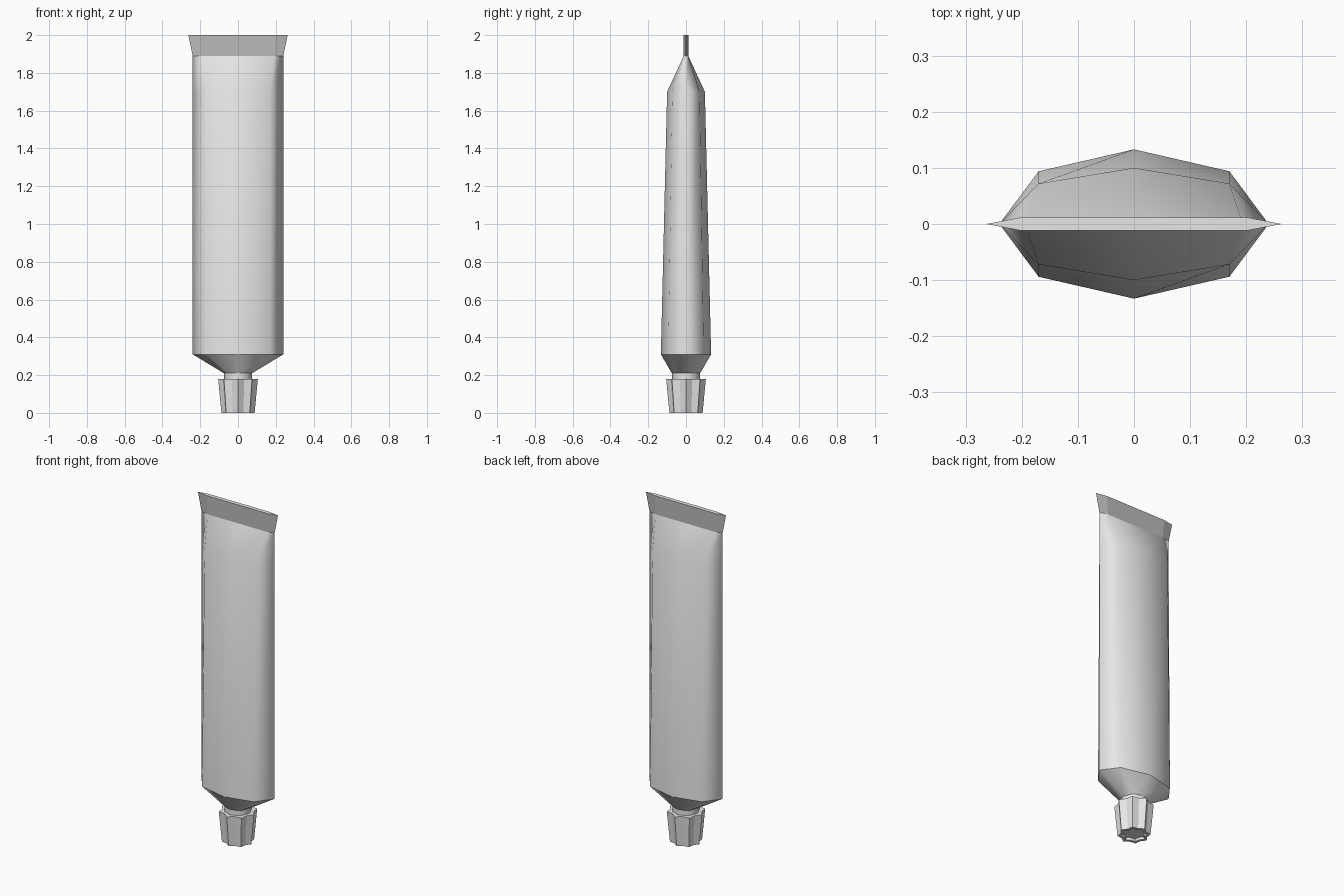
import bpy
import bmesh
from math import sin, cos, pi

cube = bpy.data.objects.get("Cube")
if cube:
    bpy.data.objects.remove(cube, do_unlink=True)


def material(name, value):
    mat = bpy.data.materials.new(name)
    mat.use_nodes = True
    colour = (value, value, value, 1)
    mat.diffuse_color = colour
    mat.node_tree.nodes["Principled BSDF"].inputs["Base Color"].default_value = colour
    return mat


light_grey = material("light grey", 0.8)
mid_grey = material("mid grey", 0.5)


def oval(tip, side_x, side_y, mid_y, z):
    """Eight-point flattened section of the tube."""
    return [(tip, 0, z), (side_x, side_y, z), (0, mid_y, z), (-side_x, side_y, z),
            (-tip, 0, z), (-side_x, -side_y, z), (0, -mid_y, z), (side_x, -side_y, z)]


def star(outer, inner, z, points=8):
    """Fluted ring, or a plain polygon when both radii agree."""
    ring = []
    for i in range(points * 2):
        r = inner if i % 2 else outer
        a = pi * i / points
        ring.append((r * cos(a), r * sin(a), z))
    return ring


def loft(name, rings, mats, start=False, end=False, smooth=None):
    """Skin a stack of sections, optionally closing either end."""
    bm = bmesh.new()
    loops = [[bm.verts.new(p) for p in ring] for ring in rings]
    n = len(rings[0])
    for low, high in zip(loops, loops[1:]):
        for i in range(n):
            j = (i + 1) % n
            bm.faces.new((low[i], low[j], high[j], high[i]))
    if start:
        bm.faces.new(loops[0][::-1])
    if end:
        bm.faces.new(loops[-1])
    mesh = bpy.data.meshes.new(name)
    bm.normal_update()
    bm.to_mesh(mesh)
    bm.free()
    for mat in mats:
        mesh.materials.append(mat)
    obj = bpy.data.objects.new(name, mesh)
    bpy.context.collection.objects.link(obj)
    if smooth:
        for poly in mesh.polygons:
            poly.use_smooth = True
    return obj


# Tube body, tapering from the shoulder to the flattened end
shoulder_top = oval(0.24, 0.17, 0.094, 0.133, 0.31)
crimp_base = oval(0.24, 0.19, 0.012, 0.012, 1.89)
loft("tube_body", [shoulder_top, oval(0.24, 0.17, 0.072, 0.1, 1.7), crimp_base],
     [light_grey], smooth=True)

# Crimped end, flaring at the corners, with a lighter top edge
crimp = loft("crimped_end", [crimp_base, oval(0.263, 0.2, 0.012, 0.012, 2.0)],
             [mid_grey, light_grey], end=True)
for poly in crimp.data.polygons:
    poly.material_index = 1 if poly.normal.z > 0.9 else 0

# Shoulder narrowing to the neck
neck_r = 0.075
neck_top = star(neck_r, neck_r, 0.21, 4)
loft("shoulder", [neck_top, shoulder_top], [light_grey], smooth=True)

# Neck
loft("neck", [star(neck_r, neck_r, 0.16, 4), neck_top], [light_grey], smooth=True)

# Fluted cap with a shallow recess underneath
loft("cap", [star(0.068, 0.056, 0.015), star(0.068, 0.056, 0),
             star(0.088, 0.073, 0), star(0.105, 0.087, 0.18)],
     [light_grey], start=True, end=True)
